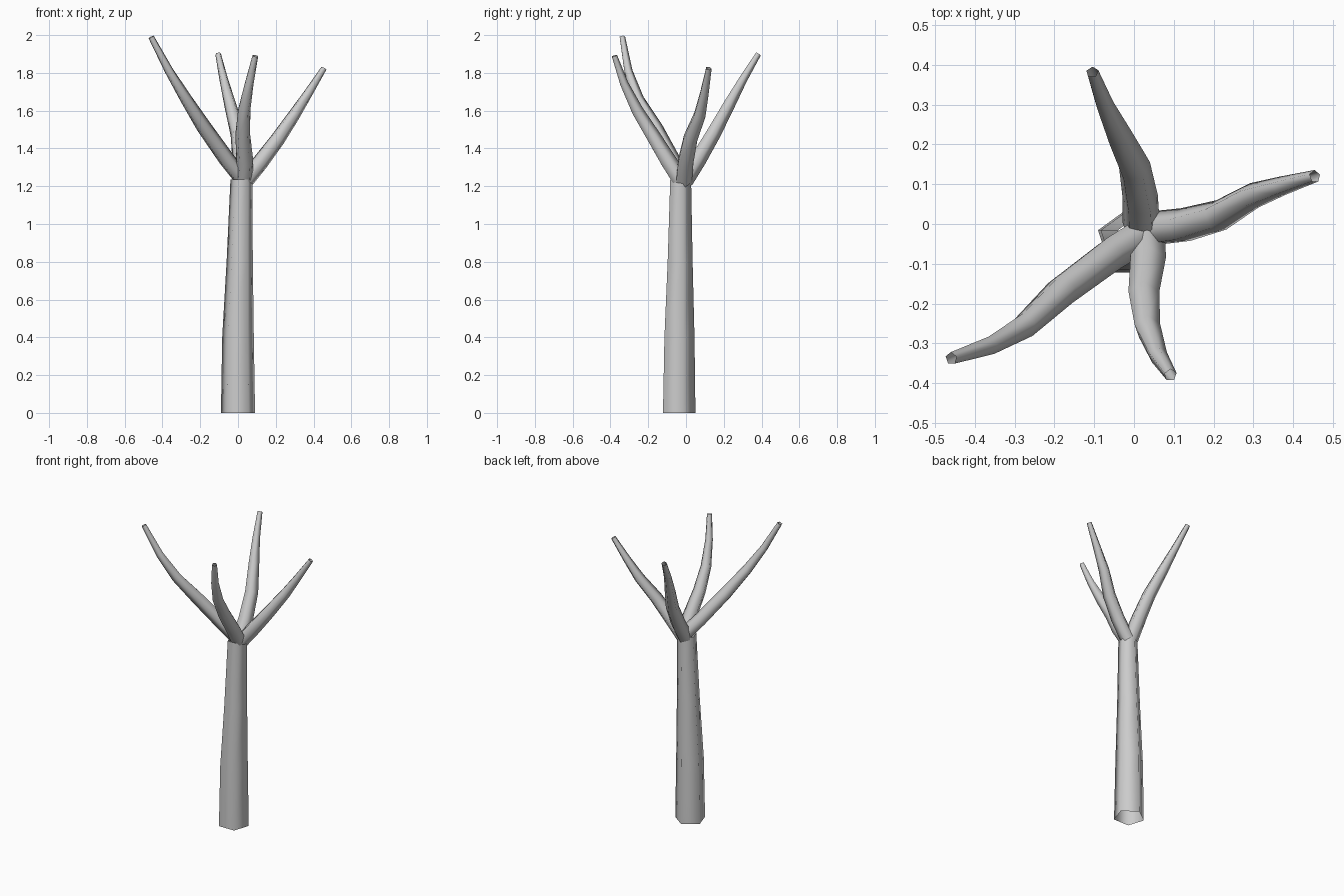
import bpy, bmesh, math
from mathutils import Vector

if "Cube" in bpy.data.objects:
    bpy.data.objects.remove(bpy.data.objects["Cube"])

SIDES = 5
UP = Vector((0, 0, 1))


def tube(name, path, flat=False):
    """Open low-poly tube through (x, y, z, radius) points."""
    pts = [Vector(p[:3]) for p in path]
    bm = bmesh.new()
    rings = []
    for i, p in enumerate(pts):
        tangent = pts[min(i + 1, len(pts) - 1)] - pts[max(i - 1, 0)]
        q = UP.rotation_difference(UP if flat else tangent.normalized())
        r = path[i][3]
        ring = []
        for k in range(SIDES):
            a = math.pi / 2 + 2 * math.pi * k / SIDES
            ring.append(bm.verts.new(p + q @ Vector((r * math.cos(a), r * math.sin(a), 0))))
        rings.append(ring)
    for low, high in zip(rings, rings[1:]):
        for k in range(SIDES):
            n = (k + 1) % SIDES
            bm.faces.new((low[k], low[n], high[n], high[k])).smooth = True
    mesh = bpy.data.meshes.new(name)
    bm.to_mesh(mesh)
    bm.free()
    obj = bpy.data.objects.new(name, mesh)
    bpy.context.collection.objects.link(obj)
    return obj


# Trunk: tapering, leaning slightly to the right
tube("trunk", [(0, -.045, 0, .095), (0, -.043, .4, .088), (.009, -.038, .8, .073),
               (.018, -.034, 1.235, .061)], flat=True)

# Four branches fanning out of the trunk top
tube("branch_left", [(.03, -.02, 1.23, .046), (-.06, -.075, 1.34, .045), (-.18, -.165, 1.51, .042),
                     (-.275, -.255, 1.66, .033), (-.365, -.307, 1.81, .024), (-.46, -.338, 1.99, .016)])
tube("branch_right", [(.035, -.015, 1.225, .046), (.12, -.005, 1.33, .045), (.21, .02, 1.45, .041),
                      (.295, .07, 1.575, .034), (.37, .095, 1.69, .025), (.455, .12, 1.825, .016)])
tube("branch_back", [(.018, -.01, 1.23, .049), (.015, .06, 1.34, .047), (0, .143, 1.48, .042),
                     (-.04, .225, 1.63, .034), (-.075, .3, 1.765, .024), (-.105, .382, 1.9, .016)])
tube("branch_front", [(.03, -.03, 1.23, .049), (.036, -.095, 1.33, .047), (.025, -.18, 1.47, .041),
                      (.033, -.26, 1.6, .034), (.06, -.33, 1.745, .024), (.092, -.38, 1.89, .016)])
